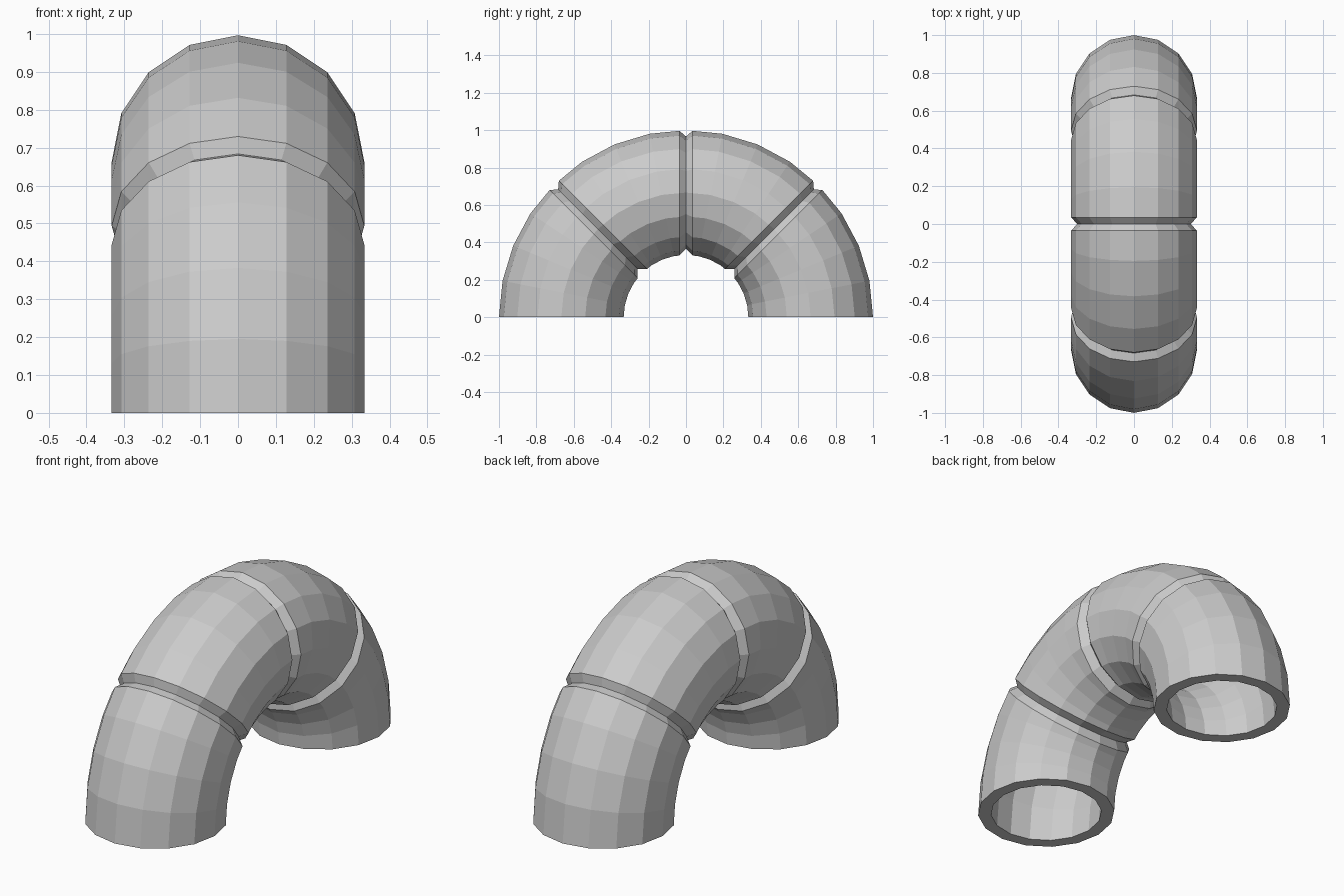
import bpy, bmesh
from math import sin, cos, tan, pi

if "Cube" in bpy.data.objects:
    bpy.data.objects.remove(bpy.data.objects["Cube"])

SIDES, STEPS = 16, 16            # sides of the tube, steps along the half circle
BEND_R, OUTER_R, BORE_R = 2 / 3, 1 / 3, 0.27
GROOVE_R, GROOVE_W = 0.30, 0.035  # groove floor radius and half width
STEP = pi / STEPS

bm = bmesh.new()


def ring(angle, radius, shift=0.0):
    """Ring across the bend; shift slides it along the tube, parallel to its plane."""
    verts = []
    for i in range(SIDES):
        a = 2 * pi * i / SIDES
        rho = BEND_R + radius * cos(a) - abs(shift) * tan(STEP / 2)
        y = -rho * cos(angle) + shift * sin(angle)
        z = rho * sin(angle) + shift * cos(angle)
        verts.append(bm.verts.new((radius * sin(a), y, z)))
    return verts


def bridge(r1, r2):
    for i in range(SIDES):
        j = (i + 1) % SIDES
        bm.faces.new((r1[i], r1[j], r2[j], r2[i]))


# Outer skin with a V groove at every quarter of the bend, and a plain bore
outer, bore = [], []
for k in range(STEPS + 1):
    t = k * STEP
    if k in (4, 8, 12):
        outer += [ring(t, OUTER_R, -GROOVE_W), ring(t, GROOVE_R), ring(t, OUTER_R, GROOVE_W)]
    else:
        outer.append(ring(t, OUTER_R))
    bore.append(ring(t, BORE_R))

# Closed loop of rings: along the outside, then back through the bore
loop = outer + bore[::-1]
for n, r in enumerate(loop):
    bridge(r, loop[(n + 1) % len(loop)])

bmesh.ops.recalc_face_normals(bm, faces=bm.faces)
mesh = bpy.data.meshes.new("pipe_bend")
bm.to_mesh(mesh)
bm.free()
bpy.context.collection.objects.link(bpy.data.objects.new("pipe_bend", mesh))
